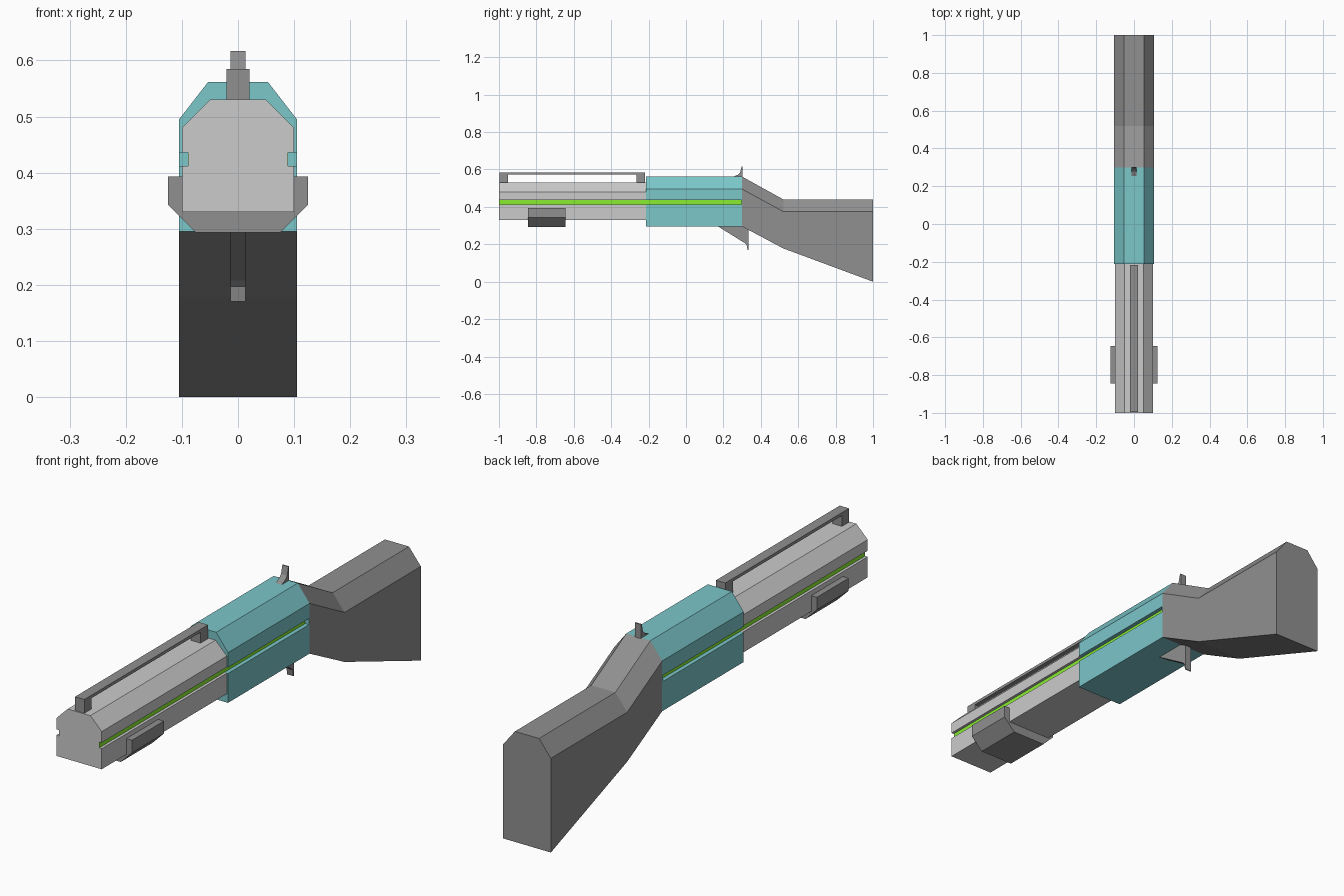
import bpy, bmesh

if "Cube" in bpy.data.objects:
    bpy.data.objects.remove(bpy.data.objects["Cube"])


def material(name, rgb):
    m = bpy.data.materials.new(name)
    m.diffuse_color = (*rgb, 1)
    m.use_nodes = True
    m.node_tree.nodes["Principled BSDF"].inputs["Base Color"].default_value = m.diffuse_color
    return m


DARK = material("dark_grey", (0.28, 0.28, 0.28))
TEAL = material("teal", (0.2, 0.57, 0.59))
GREEN = material("green", (0.25, 0.85, 0.03))


def loft(name, rings, mat=None):
    """Join equal-length closed rings of 3D points and cap both ends."""
    bm = bmesh.new()
    loops = [[bm.verts.new(p) for p in ring] for ring in rings]
    n = len(loops[0])
    for a, b in zip(loops, loops[1:]):
        for i in range(n):
            j = (i + 1) % n
            bm.faces.new((a[i], a[j], b[j], b[i]))
    bm.faces.new(loops[0][::-1])
    bm.faces.new(loops[-1])
    bmesh.ops.recalc_face_normals(bm, faces=bm.faces)
    mesh = bpy.data.meshes.new(name)
    bm.to_mesh(mesh)
    bm.free()
    obj = bpy.data.objects.new(name, mesh)
    bpy.context.collection.objects.link(obj)
    if mat:
        mesh.materials.append(mat)
    return obj


def mirrored(half):
    """Complete a right-hand (x, z) half section."""
    return half + [(-x, z) for x, z in reversed(half)]


def along_y(name, section, y0, y1, mat=None):
    return loft(name, [[(x, y, z) for x, z in section] for y in (y0, y1)], mat)


def along_x(name, profile, half_width, mat=None):
    return loft(name, [[(x, y, z) for y, z in profile] for x in (-half_width, half_width)], mat)


def box(name, x0, x1, y0, y1, z0, z1, mat=None):
    return along_y(name, [(x0, z0), (x1, z0), (x1, z1), (x0, z1)], y0, y1, mat)


def body(w, bottom, shoulder, top_w, top, groove=True):
    """Chamfered body section, optionally with a slot down each side."""
    slot = [(w, 0.412), (0.088, 0.412), (0.088, 0.436), (w, 0.436)] if groove else []
    return mirrored([(w, bottom)] + slot + [(w, shoulder), (top_w, top)])


# Barrel and receiver, both slotted; the slot stops at the rear plate
along_y("barrel", body(0.10, 0.33, 0.48, 0.05, 0.53), -1.0, -0.213)
along_y("receiver", body(0.105, 0.295, 0.495, 0.053, 0.562), -0.213, 0.296, TEAL)
along_y("receiver_rear_plate", body(0.105, 0.295, 0.495, 0.053, 0.562, False), 0.296, 0.30, TEAL)

# Green strips on the slot floors
for side, s in (("right", 1), ("left", -1)):
    box(f"green_strip_{side}", s * 0.087, s * 0.0888, -0.999, 0.296, 0.412, 0.436, GREEN)

# Stock: (y, bottom, shoulder, top) stations
stations = [(0.30, 0.295, 0.495, 0.562), (0.52, 0.178, 0.375, 0.44), (1.0, 0.0, 0.375, 0.44)]
loft("stock", [[(x, y, z) for x, z in body(0.105, b, s, 0.053, t, False)]
               for y, b, s, t in stations], DARK)

# Fore grip cradling the underside of the barrel
grip = mirrored([(0.075, 0.293), (0.125, 0.343), (0.125, 0.393), (0.10, 0.393), (0.10, 0.33)])
along_y("fore_grip", grip, -0.845, -0.645, DARK)

# Sight rail: one bridge-shaped profile standing on two feet
along_x("sight_rail", [(-0.996, 0.53), (-0.952, 0.53), (-0.952, 0.573), (-0.265, 0.573),
                       (-0.265, 0.53), (-0.218, 0.53), (-0.218, 0.585), (-0.996, 0.585)], 0.0205, DARK)

# Hammer and trigger
along_x("hammer", [(0.25, 0.56), (0.278, 0.572), (0.29, 0.585), (0.298, 0.617),
                   (0.303, 0.617), (0.303, 0.555)], 0.0135, DARK)
along_x("trigger", [(0.17, 0.296), (0.312, 0.208), (0.324, 0.197), (0.329, 0.17),
                    (0.333, 0.17), (0.333, 0.28), (0.30, 0.296)], 0.0135, DARK)
